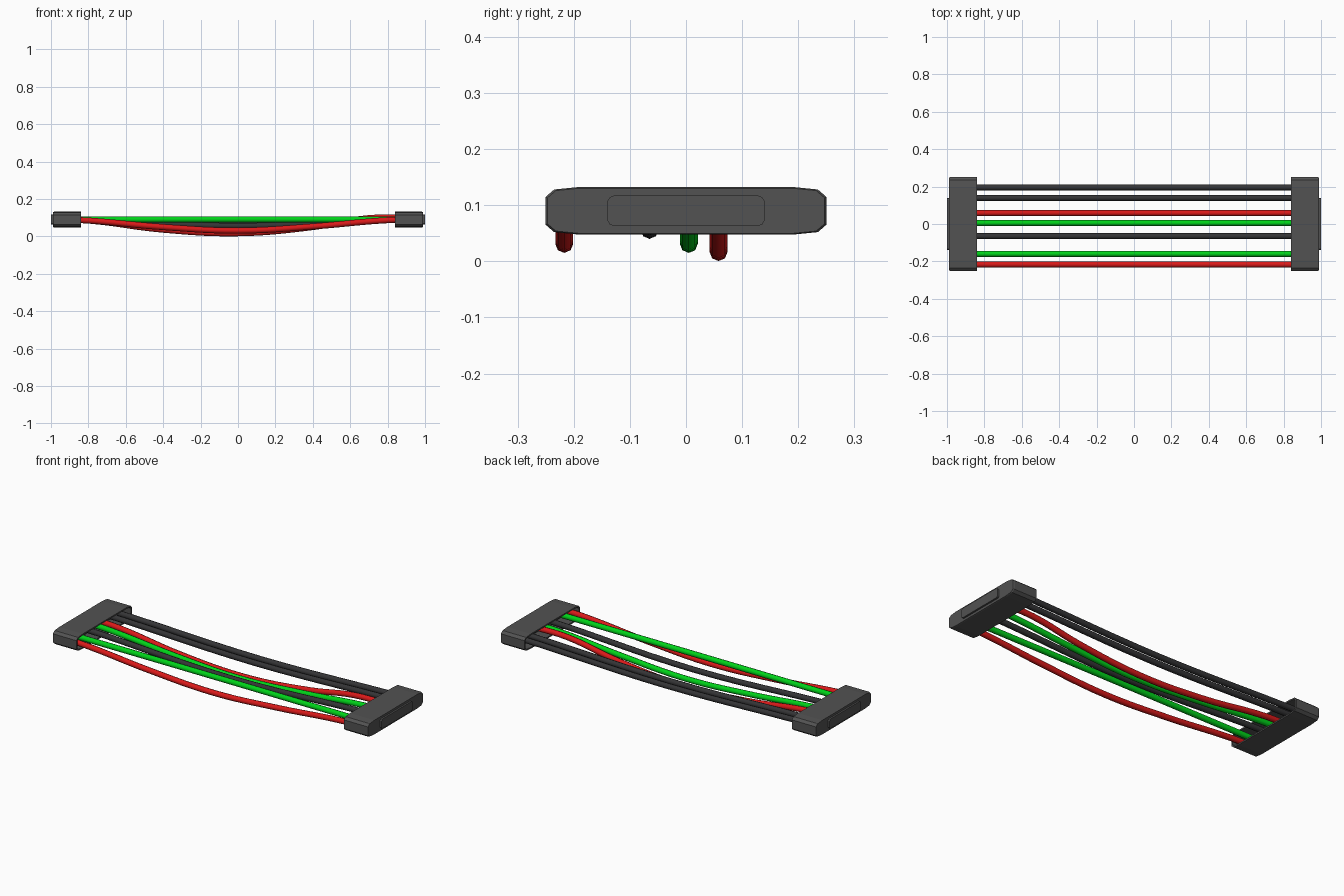
import bpy, bmesh

if "Cube" in bpy.data.objects:
    bpy.data.objects.remove(bpy.data.objects["Cube"])

def material(name, color):
    m = bpy.data.materials.new(name)
    m.diffuse_color = color
    m.use_nodes = True
    m.node_tree.nodes["Principled BSDF"].inputs["Base Color"].default_value = m.diffuse_color
    return m

RED = material("red_insulation", (0.7, 0.01, 0.01, 1))
GREEN = material("green_insulation", (0.0, 0.65, 0.01, 1))
BLACK = material("black_insulation", (0.035, 0.035, 0.037, 1))
GREY = material("dark_plastic", (0.085, 0.085, 0.085, 1))
ZC = 0.09  # height of the connector centre line

# quarter outlines (y, z from centre)
SHELL = [(0.25, 0.025), (0.235, 0.038), (0.195, 0.042)]
CAVITY = [(0.241, 0.021), (0.229, 0.031), (0.193, 0.034)]
PLUG = [(0.14, 0.017), (0.136, 0.024), (0.129, 0.027)]

def outline(quarter):
    """Mirror a quarter outline into a closed loop."""
    top = quarter + [(-y, z) for y, z in reversed(quarter)]
    return top + [(-y, -z) for y, z in top]

def loft(name, sections, side):
    """Bridge successive (x, quarter outline) rings and cap both ends."""
    bm = bmesh.new()
    rings = [[bm.verts.new((side * x, y, ZC + z)) for y, z in outline(q)]
             for x, q in sections]
    for a, b in zip(rings, rings[1:]):
        for i in range(len(a)):
            j = (i + 1) % len(a)
            bm.faces.new((a[i], a[j], b[j], b[i]))
    bm.faces.new(rings[0])
    bm.faces.new(rings[-1])
    bmesh.ops.recalc_face_normals(bm, faces=bm.faces)
    me = bpy.data.meshes.new(name)
    bm.to_mesh(me)
    bm.free()
    me.materials.append(GREY)
    ob = bpy.data.objects.new(name, me)
    bpy.context.collection.objects.link(ob)
    return ob

# hollow connector housings, open towards the wires, with a raised plug face
for side, label in ((-1, "left"), (1, "right")):
    end = [(y - 0.003, z - 0.002) for y, z in SHELL]
    loft(label + "_housing", [(0.92, CAVITY), (0.84, CAVITY), (0.84, SHELL),
                              (0.984, SHELL), (0.99, end)], side)
    loft(label + "_plug", [(0.95, PLUG), (1.0, PLUG)], side)

def wire(name, y, points, mat):
    """Round wire through (x, z) points at constant y."""
    cu = bpy.data.curves.new(name, 'CURVE')
    cu.dimensions = '3D'
    cu.bevel_depth = 0.016
    cu.bevel_resolution = 2
    cu.resolution_u = 6
    cu.use_fill_caps = True
    sp = cu.splines.new('BEZIER')
    sp.bezier_points.add(len(points) - 1)
    for p, (x, z) in zip(sp.bezier_points, points):
        p.co = (x, y, z)
        p.handle_left_type = p.handle_right_type = 'AUTO'
    cu.materials.append(mat)
    ob = bpy.data.objects.new(name, cu)
    bpy.context.collection.objects.link(ob)

# sagging wires, front to back
wire("red_wire_front", -0.217, [(-0.925, 0.09), (-0.8, 0.085), (-0.4, 0.05), (0, 0.031),
                                (0.4, 0.053), (0.8, 0.087), (0.925, 0.09)], RED)
wire("green_wire_front", -0.16, [(-0.925, 0.09), (0, 0.091), (0.925, 0.09)], GREEN)
wire("black_wire_middle", -0.065, [(-0.925, 0.09), (-0.8, 0.087), (0, 0.056),
                                   (0.8, 0.087), (0.925, 0.09)], BLACK)
wire("green_wire_middle", 0.005, [(-0.925, 0.09), (-0.8, 0.085), (-0.4, 0.05), (0, 0.031),
                                  (0.4, 0.053), (0.8, 0.087), (0.925, 0.09)], GREEN)
wire("red_wire_middle", 0.058, [(-0.925, 0.09), (-0.8, 0.085), (-0.4, 0.036), (0, 0.017),
                                (0.4, 0.05), (0.7, 0.098), (0.925, 0.1)], RED)
for name, y in (("black_wire_inner", 0.139), ("black_wire_back", 0.195)):
    wire(name, y, [(-0.925, 0.09), (-0.8, 0.088), (0, 0.067),
                   (0.8, 0.088), (0.925, 0.09)], BLACK)
